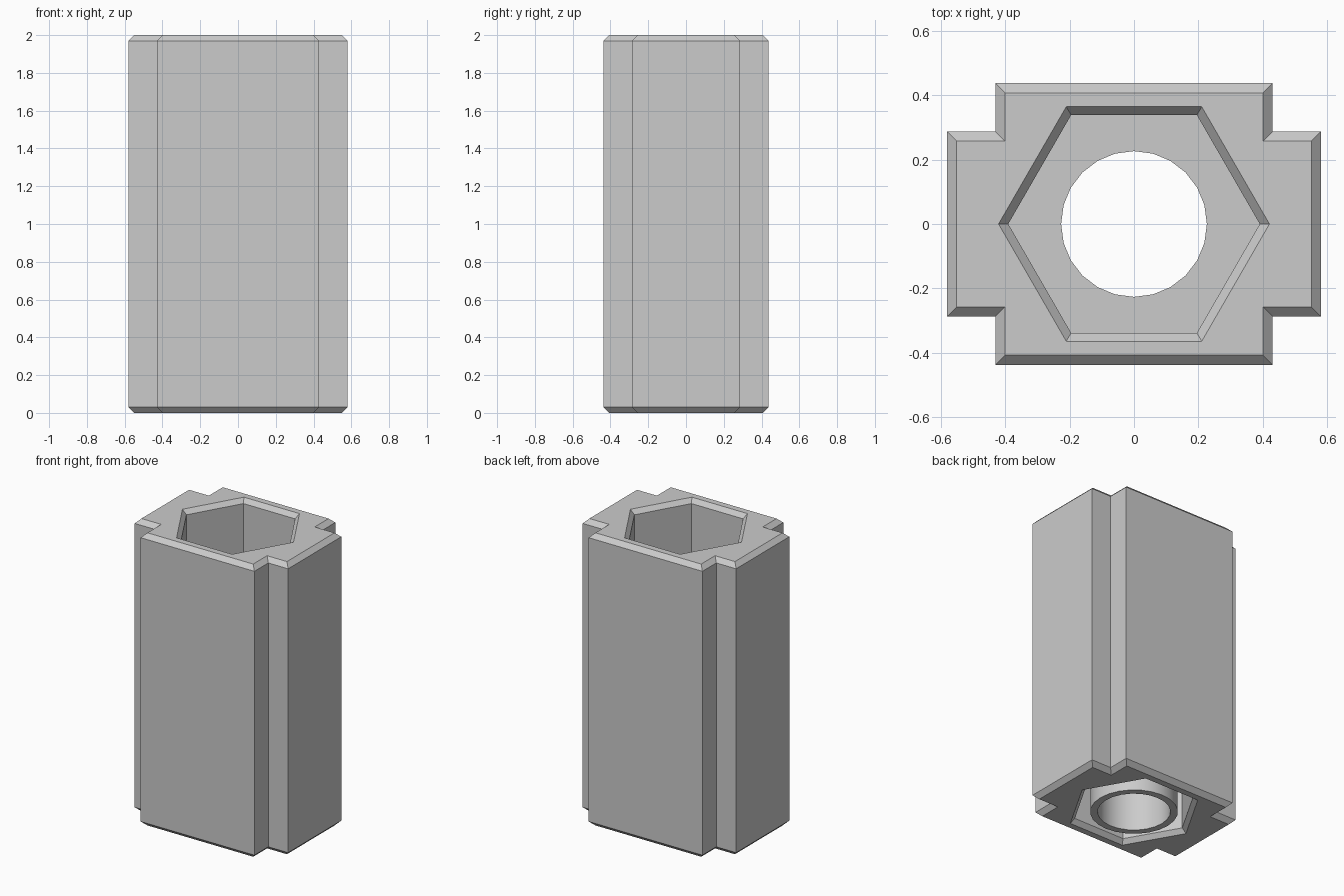
import bpy, bmesh, math

cube = bpy.data.objects.get("Cube")
if cube:
    bpy.data.objects.remove(cube, do_unlink=True)

HEIGHT, CHAMFER = 2.0, 0.03
HEX_R, BORE_R, TUBE_R = 0.39, 0.226, 0.272
WEB_LOW, WEB_TOP = 0.95, 1.05

bm = bmesh.new()


def add_loop(points, z):
    verts = [bm.verts.new((x, y, z)) for x, y in points]
    for i, v in enumerate(verts):
        bm.edges.new((v, verts[(i + 1) % len(verts)]))
    return verts


def cross(z, inset=0.0):
    """Rectangle with a square notch in every corner."""
    corner = [(0.58, 0.287), (0.43, 0.287), (0.43, 0.437)]
    corner = [(x - inset, y - inset) for x, y in corner]
    half = corner + [(-x, y) for x, y in reversed(corner)]
    return add_loop(half + [(-x, -y) for x, y in half], z)


def polygon(sides, radius, z):
    angles = [2 * math.pi * i / sides for i in range(sides)]
    return add_loop([(radius * math.cos(a), radius * math.sin(a)) for a in angles], z)


def skin(*loops):
    """Walls between successive loops of equal length."""
    for low, high in zip(loops, loops[1:]):
        n = len(low)
        for i in range(n):
            j = (i + 1) % n
            bm.faces.new((low[i], low[j], high[j], high[i]))


def cap(outer, inner):
    """Flat face between an outer loop and a hole."""
    edges = []
    for loop in (outer, inner):
        for i, v in enumerate(loop):
            edges.append(bm.edges.get((v, loop[(i + 1) % len(loop)])))
    bmesh.ops.triangle_fill(bm, use_beauty=True, use_dissolve=False, edges=edges)


# Notched outer shell with chamfered ends
shell = [cross(0, CHAMFER), cross(CHAMFER), cross(HEIGHT - CHAMFER), cross(HEIGHT, CHAMFER)]
# Hexagonal sockets, flared at their mouths
upper = [polygon(6, HEX_R + CHAMFER, HEIGHT), polygon(6, HEX_R, HEIGHT - CHAMFER),
         polygon(6, HEX_R, WEB_TOP)]
lower = [polygon(6, HEX_R + CHAMFER, 0), polygon(6, HEX_R, CHAMFER),
         polygon(6, HEX_R, WEB_LOW)]
# Round tube hanging from the inner web
tube = [polygon(24, BORE_R, WEB_TOP), polygon(24, BORE_R, 0),
        polygon(24, TUBE_R, 0), polygon(24, TUBE_R, WEB_LOW)]

for part in (shell, upper, lower, tube):
    skin(*part)
cap(shell[-1], upper[0])
cap(shell[0], lower[0])
cap(upper[-1], tube[0])
cap(lower[-1], tube[-1])
bmesh.ops.recalc_face_normals(bm, faces=bm.faces[:])

mesh = bpy.data.meshes.new("socket_block")
bm.to_mesh(mesh)
bm.free()
block = bpy.data.objects.new("socket_block", mesh)
bpy.context.collection.objects.link(block)

# Plain grey finish
grey = bpy.data.materials.new("light_grey")
grey.use_nodes = True
colour = (0.6, 0.6, 0.6, 1)
grey.diffuse_color = colour
grey.node_tree.nodes["Principled BSDF"].inputs["Base Color"].default_value = colour
mesh.materials.append(grey)

# Smooth bore, crisp edges
bpy.ops.object.select_all(action='DESELECT')
block.select_set(True)
bpy.context.view_layer.objects.active = block
bpy.ops.object.shade_smooth_by_angle(angle=math.radians(30))
